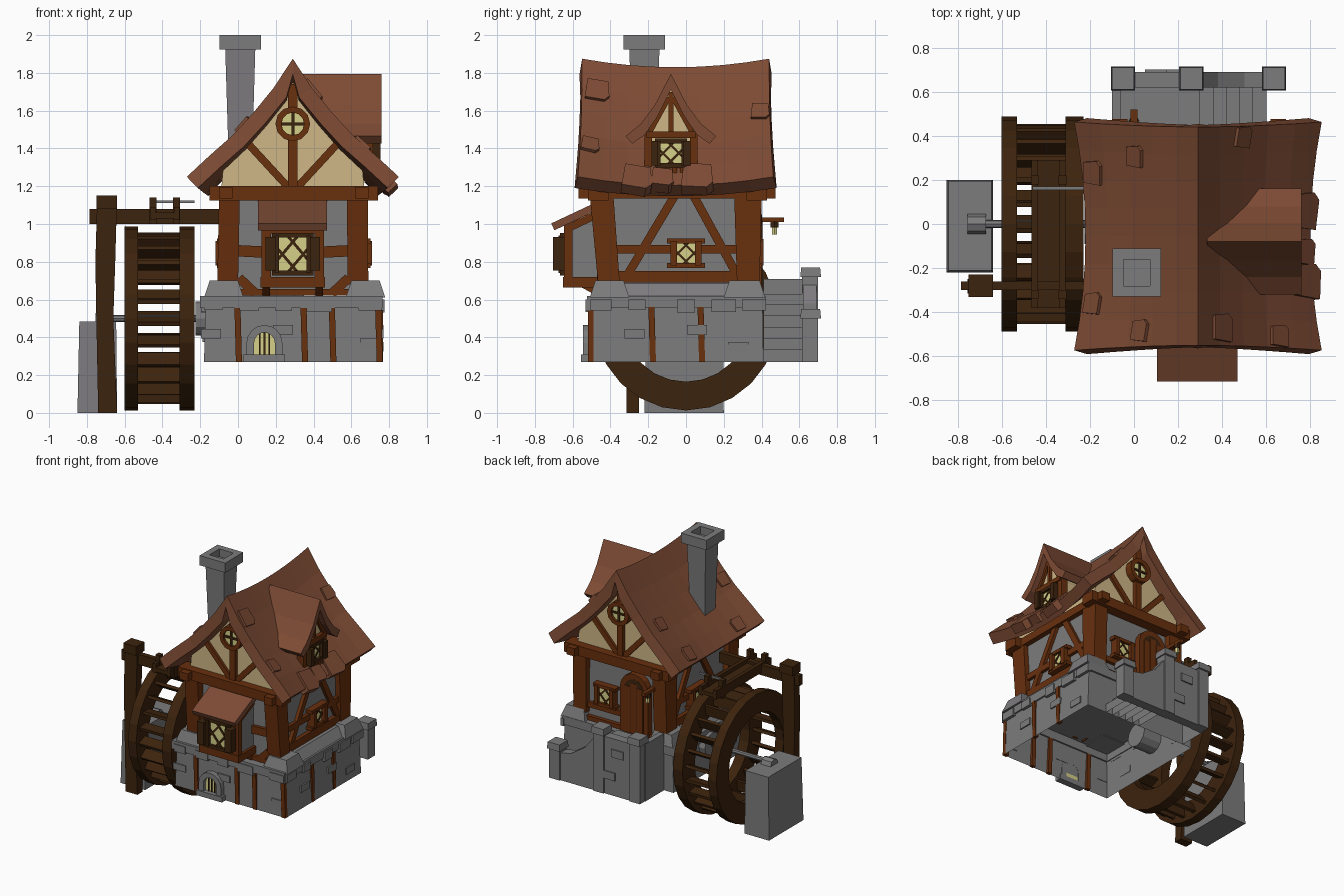
import bpy, bmesh, math, random
from mathutils import Matrix, Vector
random.seed(4)

def material(name, c):
    m = bpy.data.materials.new(name)
    m.diffuse_color = (*c, 1)
    return m
STONE = material("grey stone", (0.205, 0.2, 0.205))
ROOF = material("red brown shingle", (0.205, 0.07, 0.034))
WOOD = material("warm timber", (0.14, 0.029, 0.004))
DARK = material("dark timber", (0.046, 0.017, 0.004))
CREAM = material("cream plaster", (0.62, 0.47, 0.24))
GLASS = material("yellow glass", (0.66, 0.63, 0.25))

def mesh(name, mat, verts, faces, M=Matrix()):
    bm = bmesh.new()
    vs = [bm.verts.new(M @ Vector(v)) for v in verts]
    for f in faces:
        bm.faces.new([vs[i] for i in f])
    bmesh.ops.recalc_face_normals(bm, faces=bm.faces)
    me = bpy.data.meshes.new(name)
    bm.to_mesh(me)
    bm.free()
    me.materials.append(mat)
    ob = bpy.data.objects.new(name, me)
    bpy.context.collection.objects.link(ob)
    return ob

def frame(u, n):
    # drawing plane: u across, z up, n outward
    return Matrix((u, (0, 0, 1), n)).transposed().to_4x4()
FRONT, BACK = frame((1, 0, 0), (0, -1, 0)), frame((1, 0, 0), (0, 1, 0))
RIGHT, LEFT = frame((0, 1, 0), (1, 0, 0)), frame((0, 1, 0), (-1, 0, 0))

def prism(name, mat, M, pts, d0, d1):
    n = len(pts)
    verts = [(u, v, d) for d in (d0, d1) for u, v in pts]
    faces = [range(n), range(n, 2 * n)] + [(i, (i + 1) % n, n + (i + 1) % n, n + i) for i in range(n)]
    return mesh(name, mat, verts, faces, M)

def rect(name, mat, M, u0, u1, v0, v1, d0, d1):
    return prism(name, mat, M, [(u0, v0), (u1, v0), (u1, v1), (u0, v1)], d0, d1)

def bar(name, mat, M, a, b, w, d0, d1):
    a, b = Vector(a), Vector(b)
    s = (b - a).orthogonal().normalized() * w / 2
    return prism(name, mat, M, [a + s, b + s, b - s, a - s], d0, d1)

def hexa(name, mat, b, t, bottom=True):
    # block between a bottom and a top rectangle (x0, x1, y0, y1, z)
    verts = [(r[i], r[j], r[4]) for r in (b, t) for i, j in ((0, 2), (1, 2), (1, 3), (0, 3))]
    faces = [(4, 5, 6, 7)] + [(i, (i + 1) % 4, 4 + (i + 1) % 4, 4 + i) for i in range(4)]
    return mesh(name, mat, verts, faces + ([(0, 1, 2, 3)] if bottom else []))

def box(name, mat, x0, x1, y0, y1, z0, z1, bottom=True):
    return hexa(name, mat, (x0, x1, y0, y1, z0), (x0, x1, y0, y1, z1), bottom)

def arc(cu, cv, r, n, a0=0, a1=2 * math.pi, closed=True):
    k = n if closed else n - 1
    return [(cu + r * math.cos(a0 + (a1 - a0) * i / k), cv + r * math.sin(a0 + (a1 - a0) * i / k)) for i in range(n)]

def ring(name, mat, M, cu, cv, r0, r1, n, d0, d1, rot=0):
    loops = [(r0, d0), (r1, d0), (r1, d1), (r0, d1)]
    verts = [(u, v, d) for r, d in loops for u, v in arc(cu, cv, r, n, rot, rot + 2 * math.pi)]
    faces = [(k * n + i, k * n + (i + 1) % n, (k + 1) % 4 * n + (i + 1) % n, (k + 1) % 4 * n + i)
             for k in range(4) for i in range(n)]
    return mesh(name, mat, verts, faces, M)

def window(name, M, u, v, w, h, d, mat, t=0.025, depth=0.04):
    a, b = w / 2, h / 2
    rect(name + "_pane", GLASS, M, u - a, u + a, v - b, v + b, d - 0.02, d + 0.012)
    for s in (-1, 1):
        bar(name + "_side", mat, M, (u + s * a, v - b), (u + s * a, v + b), t, d - 0.02, d + depth)
        bar(name + "_rail", mat, M, (u - a - t, v + s * b), (u + a + t, v + s * b), 0.025, d - 0.02, d + depth * 0.8)
        for p, q in (((-1, -0.35), (0.35, 1)), ((-0.35, -1), (1, 0.35))):   # diamond lattice
            bar(name + "_lattice", DARK, M, (u + s * a * p[0], v + b * p[1]), (u + s * a * q[0], v + b * q[1]),
                w * 0.09, d, d + 0.018)

# stone base: open underneath, with a jutting course on top
hexa("stone_base", STONE, (-0.18, 0.765, -0.51, 0.41, 0.27), (-0.17, 0.75, -0.5, 0.405, 0.62), False)
for x0, x1, y0, y1 in ((-0.2, 0.765, -0.525, -0.49), (-0.2, 0.765, 0.39, 0.42),
                       (-0.2, -0.165, -0.525, 0.42), (0.735, 0.765, -0.525, 0.42)):
    box("stone_course", STONE, x0, x1, y0, y1, 0.555, 0.62)
for x0, x1, i in ((-0.17, 0.0, 0.05), (0.58, 0.75, 0.05)):
    hexa("stone_ledge", STONE, (x0, x1, -0.49, 0.41, 0.62), (x0 + i, x1 - i, -0.46, 0.38, 0.685))
    for y0, y1 in ((-0.51, -0.3), (0.2, 0.42)):
        hexa("corner_stone", STONE, (x0 - 0.01, x1 + 0.03, y0, y1, 0.61), (x0 + 0.02, x1 - 0.0, y0 + 0.03, y1 - 0.03, 0.7))
for M, d, spots in ((FRONT, 0.505, [-0.13, 0.06, 0.24, 0.43, 0.7]), (RIGHT, 0.75, [-0.45, -0.26, 0.0, 0.2, 0.36]),
                    (LEFT, 0.17, [-0.4, -0.15, 0.12, 0.34])):
    for u in spots:
        w, h = random.uniform(0.04, 0.07), random.uniform(0.015, 0.03)
        rect("course_stone", STONE, M, u - w, u + w, 0.56 - h, 0.6, d, d + 0.026)
for M, d, spots in ((FRONT, 0.503, ((0.24, 0.44), (0.7, 0.37), (-0.14, 0.42))), (LEFT, 0.175, ((-0.3, 0.4), (0.25, 0.42))),
                    (RIGHT, 0.757, ((-0.27, 0.42), (0.06, 0.44), (0.28, 0.35)))):
    for u, v in spots:
        rect("wall_stone", STONE, M, u - 0.055, u + 0.05, v - 0.025, v + 0.025, d, d + 0.012)
for M, d, spots in ((FRONT, 0.5, (0.0, 0.35, 0.5, 0.745)), (RIGHT, 0.75, (-0.18, 0.08))):
    for u in spots:
        bar("base_slat", WOOD, M, (u + 0.005, 0.27), (u - 0.003, 0.56), 0.032, d - 0.01, d + 0.018)
# arched cellar window
prism("cellar_arch", STONE, FRONT, arc(0.14, 0.37, 0.095, 9, 0, math.pi, False) + [(0.045, 0.27), (0.085, 0.27)]
      + arc(0.14, 0.37, 0.055, 9, math.pi, 0, False) + [(0.195, 0.27), (0.235, 0.27)], 0.505, 0.545)
prism("cellar_glass", GLASS, FRONT, arc(0.14, 0.37, 0.06, 9, 0, math.pi, False) + [(0.08, 0.28), (0.2, 0.28)], 0.508, 0.516)
rect("cellar_sill", STONE, FRONT, 0.03, 0.25, 0.27, 0.31, 0.505, 0.555)
for u in (0.115, 0.14, 0.165):
    bar("cellar_bar", DARK, FRONT, (u, 0.3), (u, 0.425), 0.009, 0.512, 0.525)

# upper walls, leaning corner posts, sills and top beams
box("plaster_wall", STONE, -0.06, 0.65, -0.44, 0.35, 0.621, 1.17)
for x0, x1, o in ((-0.11, 0.0, 0.01), (0.58, 0.69, -0.003)):
    hexa("corner_post", WOOD, (x0, x1, -0.465, -0.35, 0.68), (x0 + o, x1 + o, -0.51, -0.385, 1.16))
    hexa("corner_post", WOOD, (x0, x1, 0.27, 0.39, 0.68), (x0 + o, x1 + o, 0.255, 0.4, 1.16))
for x in (-0.065, 0.655):
    box("wall_plate", WOOD, x - 0.035, x + 0.035, -0.57, 0.475, 1.135, 1.195)
for M, d in ((FRONT, 0.44), (BACK, 0.35)):
    rect("cross_beam", WOOD, M, -0.15, 0.74, 1.125, 1.2, d - 0.03, d + 0.08)
    rect("sill_beam", WOOD, M, -0.06, 0.65, 0.622, 0.655, d - 0.03, d + 0.03)
    if M is FRONT:
        for s in (-1, 1):
            bar("foot_brace", WOOD, M, (0.295 + s * 0.29, 0.715), (0.295 + s * 0.2, 0.63), 0.05, d - 0.02, d + 0.03)
            bar("side_rail", WOOD, M, (0.295 + s * 0.13, 0.85), (0.295 + s * 0.33, 0.86), 0.06, d - 0.02, d + 0.025)
    # gable timbers and round window
    bar("gable_post", WOOD, M, (0.29, 1.19), (0.29, 1.74), 0.05, d, d + 0.045)
    for s in (-1, 1):
        bar("gable_brace", WOOD, M, (0.29 + s * 0.02, 1.19), (0.29 + s * 0.255, 1.445), 0.04, d, d + 0.035)
    prism("round_glass", GLASS, M, arc(0.29, 1.53, 0.07, 12), d, d + 0.052)
    ring("round_frame", WOOD, M, 0.29, 1.53, 0.06, 0.092, 12, d, d + 0.07)
    bar("round_bar", DARK, M, (0.29, 1.46), (0.29, 1.6), 0.016, d, d + 0.06)
    bar("round_bar", DARK, M, (0.22, 1.53), (0.36, 1.53), 0.016, d, d + 0.06)
half = [(0.38, 1.17), (0.37, 1.28), (0.27, 1.4), (0.18, 1.5), (0.09, 1.62)]
prism("plaster_gable", CREAM, BACK, [(0.29 + u, v) for u, v in half] + [(0.29, 1.75)]
      + [(0.29 - u, v) for u, v in half[::-1]], -0.455, 0.365)
for M, d in ((RIGHT, 0.65), (LEFT, 0.06)):
    rect("side_sill", WOOD, M, -0.4, 0.32, 0.69, 0.75, d - 0.02, d + 0.03)
    rect("side_rail", WOOD, M, -0.38, 0.3, 0.845, 0.89, d - 0.02, d + 0.025)
    bar("side_brace", WOOD, M, (-0.06, 1.15), (-0.31, 0.73), 0.045, d - 0.02, d + 0.025)
    bar("side_brace", WOOD, M, (0.04, 1.15), (0.27, 0.73), 0.045, d - 0.02, d + 0.025)
    window("side_window", M, 0.0, 0.845, 0.13, 0.13, d + 0.02, WOOD, 0.035)

# projecting front window with its lean-to roof
box("bay_wall", STONE, 0.14, 0.44, -0.63, -0.43, 0.68, 1.02)
for x in (0.15, 0.43):
    box("bay_post", WOOD, x - 0.025, x + 0.025, -0.645, -0.6, 0.68, 1.0)
    bar("bay_bracket", WOOD, RIGHT, (-0.54, 0.68), (-0.45, 0.63), 0.04, x - 0.02, x + 0.02)
    bar("bay_brace", WOOD, RIGHT, (-0.62, 0.98), (-0.45, 1.06), 0.04, x - 0.022, x + 0.022)
box("bay_sill", WOOD, 0.12, 0.46, -0.65, -0.43, 0.665, 0.72)
rect("bay_lintel", WOOD, FRONT, 0.13, 0.45, 0.95, 1.0, 0.6, 0.645)
window("bay_window", FRONT, 0.29, 0.84, 0.17, 0.2, 0.635, DARK, 0.025, 0.04)
for s in (-1, 1):
    rect("bay_shutter", DARK, FRONT, 0.29 + s * 0.09, 0.29 + s * 0.145, 0.755, 0.93, 0.64, 0.705)
bar("bay_roof", ROOF, RIGHT, (-0.705, 0.985), (-0.45, 1.105), 0.04, 0.105, 0.47)

# main roof: a concave slope, flared at both ends
SLOPE = [(0, 1.83), (0.1, 1.675), (0.2, 1.545), (0.3, 1.425), (0.41, 1.315), (0.51, 1.205)]
def roof_point(s, t):
    # s in -1..1 across the ridge, t in 0..1 from front to back
    a = abs(s) * 5
    i = min(int(a), 4)
    (p, z), (q, w) = SLOPE[i], SLOPE[i + 1]
    e = (2 * t - 1) ** 2
    dx = (p + (q - p) * (a - i)) * (1 + 0.1 * e * abs(s))
    y = (t - 0.5) * (0.99 + 0.045 * abs(s) ** 2) - 0.055
    return Vector((0.29 + math.copysign(dx, s), y, z + (w - z) * (a - i) + 0.045 * e))
N, T = 11, 9
roof = mesh("main_roof", ROOF, [roof_point(i / 5 - 1, j / (T - 1)) for i in range(N) for j in range(T)],
            [(i * T + j, (i + 1) * T + j, (i + 1) * T + j + 1, i * T + j + 1) for i in range(N - 1) for j in range(T - 1)])
if roof.data.polygons[0].normal.z < 0:
    roof.data.flip_normals()
mod = roof.modifiers.new("thickness", "SOLIDIFY")
mod.thickness, mod.offset = 0.085, -1
# loose shingles lying on the roof
for s, t, w in ((-0.55, 0.86, .05), (-0.9, 0.78, .055), (-0.9, 0.2, .05), (-0.5, 0.07, .05), (0.38, 0.95, .05),
                (0.2, 0.08, .065), (0.68, 0.05, .05), (0.94, 0.3, .08), (0.93, 0.43, .06), (0.92, 0.61, .085)):
    c = roof_point(s, t)
    u = (roof_point(s + 0.02, t) - c).normalized()
    n = u.cross(roof_point(s, t + 0.02) - c).normalized()
    M = Matrix.Translation(c) @ Matrix((u, n.cross(u), n)).transposed().to_4x4()
    prism("loose_shingle", ROOF, M, [(-w, -w * .8), (w * .9, -w), (w * 1.1, w * .6), (w * .7, w), (-w * .8, w * .9)], -0.05, 0.018)

# dormer on the right slope
out = [(0.24, 1.465), (0.16, 1.53), (0.085, 1.63), (0, 1.795)]
inn = [(0, 1.71), (0.07, 1.57), (0.14, 1.47), (0.205, 1.425)]
for s in (-1, 1):
    prism("dormer_roof", ROOF, RIGHT, [(-0.08 + s * u, v) for u, v in out + inn], 0.33, 0.76)
    rect("dormer_post", WOOD, RIGHT, -0.08 + s * 0.12 - 0.02, -0.08 + s * 0.12 + 0.02, 1.24, 1.49, 0.66, 0.715)
    bar("dormer_trim", WOOD, RIGHT, (-0.08 + s * 0.12, 1.47), (-0.08 + s * 0.01, 1.67), 0.025, 0.68, 0.715)
    rect("dormer_shutter", DARK, RIGHT, -0.08 + s * 0.085 - 0.018, -0.08 + s * 0.085 + 0.018, 1.31, 1.44, 0.69, 0.755)
prism("dormer_wall", CREAM, RIGHT, [(-0.2, 1.22), (0.04, 1.22), (0.04, 1.46), (-0.08, 1.72), (-0.2, 1.46)], 0.4, 0.695)
bar("dormer_gable_post", WOOD, RIGHT, (-0.08, 1.47), (-0.08, 1.7), 0.025, 0.68, 0.715)
rect("dormer_lintel", WOOD, RIGHT, -0.21, 0.05, 1.455, 1.49, 0.68, 0.725)
window("dormer_window", RIGHT, -0.08, 1.375, 0.13, 0.13, 0.7, DARK, 0.02)
for u in (-0.14, -0.1, -0.06, -0.02):
    rect("dormer_bracket", WOOD, RIGHT, u - 0.012, u + 0.012, 1.235, 1.3, 0.68, 0.74)

# chimney with a hollow cap
hexa("chimney", STONE, (-0.05, 0.075, -0.285, -0.16, 1.36), (-0.068, 0.092, -0.3, -0.14, 1.94))
ring("chimney_cap", STONE, Matrix(), 0.012, -0.22, 0.085, 0.155, 4, 1.925, 2.0, math.pi / 4)

# back door, back window and lantern
prism("door_frame", WOOD, BACK, [(0.045, 0.63), (0.285, 0.63)] + arc(0.165, 0.97, 0.12, 9, 0, math.pi, False), 0.33, 0.4)
prism("door", DARK, BACK, [(0.085, 0.63), (0.245, 0.63)] + arc(0.165, 0.97, 0.08, 9, 0, math.pi, False), 0.33, 0.402)
for u in (0.11, 0.165, 0.22):
    rect("door_plank", WOOD, BACK, u - 0.024, u + 0.024, 0.63, 1.02 if u == 0.165 else 0.99, 0.33, 0.406)
window("back_window", BACK, 0.42, 0.85, 0.13, 0.14, 0.37, WOOD, 0.03)
rect("back_rail", WOOD, BACK, 0.29, 0.6, 0.72, 0.76, 0.33, 0.375)
box("lantern_arm", WOOD, -0.015, 0.015, 0.34, 0.52, 1.01, 1.035)
prism("lantern_glass", GLASS, Matrix(), arc(0, 0.468, 0.016, 6), 0.945, 0.985)
prism("lantern_cap", DARK, Matrix(), arc(0, 0.468, 0.024, 6), 0.982, 1.015)

# back landing, stairs and parapet, open underneath
box("landing", STONE, -0.1, 0.3, 0.41, 0.64, 0.27, 0.63, False)
box("landing_side", STONE, -0.1, -0.06, 0.41, 0.64, 0.6, 0.71)
for i in range(5):
    box("stair", STONE, 0.3 + i * 0.06, 0.36 + i * 0.06, 0.41, 0.64, 0.27, 0.575 - i * 0.06, False)
prism("parapet", STONE, BACK, [(-0.09, 0.27), (0.64, 0.27), (0.64, 0.47), (0.5, 0.5), (0.38, 0.58), (0.28, 0.71), (-0.09, 0.71)], 0.62, 0.69)
for x, z in ((-0.05, 0.72), (0.26, 0.72), (0.635, 0.5)):
    box("parapet_post", STONE, x - 0.045, x + 0.045, 0.615, 0.7, 0.27, z)
    hexa("post_cap", STONE, (x - 0.055, x + 0.055, 0.605, 0.715, z), (x - 0.05, x + 0.05, 0.61, 0.71, z + 0.05))
for x, z in ((0.1, 0.6), (0.17, 0.42)):
    rect("parapet_stone", STONE, BACK, x - 0.05, x + 0.05, z - 0.03, z + 0.03, 0.68, 0.7)

# water wheel: two rims, paddles, axle and bearings
for d0, d1 in ((-0.6, -0.53), (-0.31, -0.23)):
    ring("wheel_rim", DARK, RIGHT, 0, 0.5, 0.335, 0.487, 24, d0, d1)
for i in range(24):
    a = 2 * math.pi * i / 24
    c, s = math.cos(a), math.sin(a)
    bar("wheel_paddle", DARK, RIGHT, (0.375 * c, 0.5 + 0.375 * s), (0.45 * c - 0.03 * s, 0.5 + 0.45 * s + 0.03 * c), 0.022, -0.55, -0.29)
prism("axle", STONE, RIGHT, arc(0, 0.5, 0.018, 8), -0.74, -0.05)
prism("house_bearing", STONE, RIGHT, arc(0, 0.5, 0.09, 12), -0.225, -0.02)
hexa("wheel_pier", STONE, (-0.85, -0.64, -0.22, 0.2, 0), (-0.84, -0.645, -0.21, 0.195, 0.485))
prism("pier_bearing", STONE, RIGHT, arc(0, 0.485, 0.045, 8), -0.755, -0.67)

# water channel on its bowed post
prism("channel_post", DARK, FRONT, [(-0.74, 0), (-0.64, 0), (-0.66, 0.5), (-0.65, 0.8), (-0.64, 1.15), (-0.745, 1.15),
                                    (-0.755, 0.8), (-0.75, 0.5)], 0.25, 0.315)
box("post_head", DARK, -0.75, -0.64, -0.33, -0.23, 1.08, 1.15)
box("channel_beam", DARK, -0.785, -0.1, -0.3, -0.26, 1.0, 1.08)
box("channel_floor", DARK, -0.45, -0.33, -0.38, 0.29, 1.03, 1.06)
for x in (-0.45, -0.325):
    box("channel_side", DARK, x - 0.014, x + 0.014, -0.38, 0.29, 1.02, 1.09)
    for y in (-0.32, 0.2):
        box("channel_peg", DARK, x - 0.018, x + 0.018, y - 0.02, y + 0.02, 1.0, 1.14)
box("channel_rod", STONE, -0.46, -0.23, 0.155, 0.17, 1.11, 1.125)
